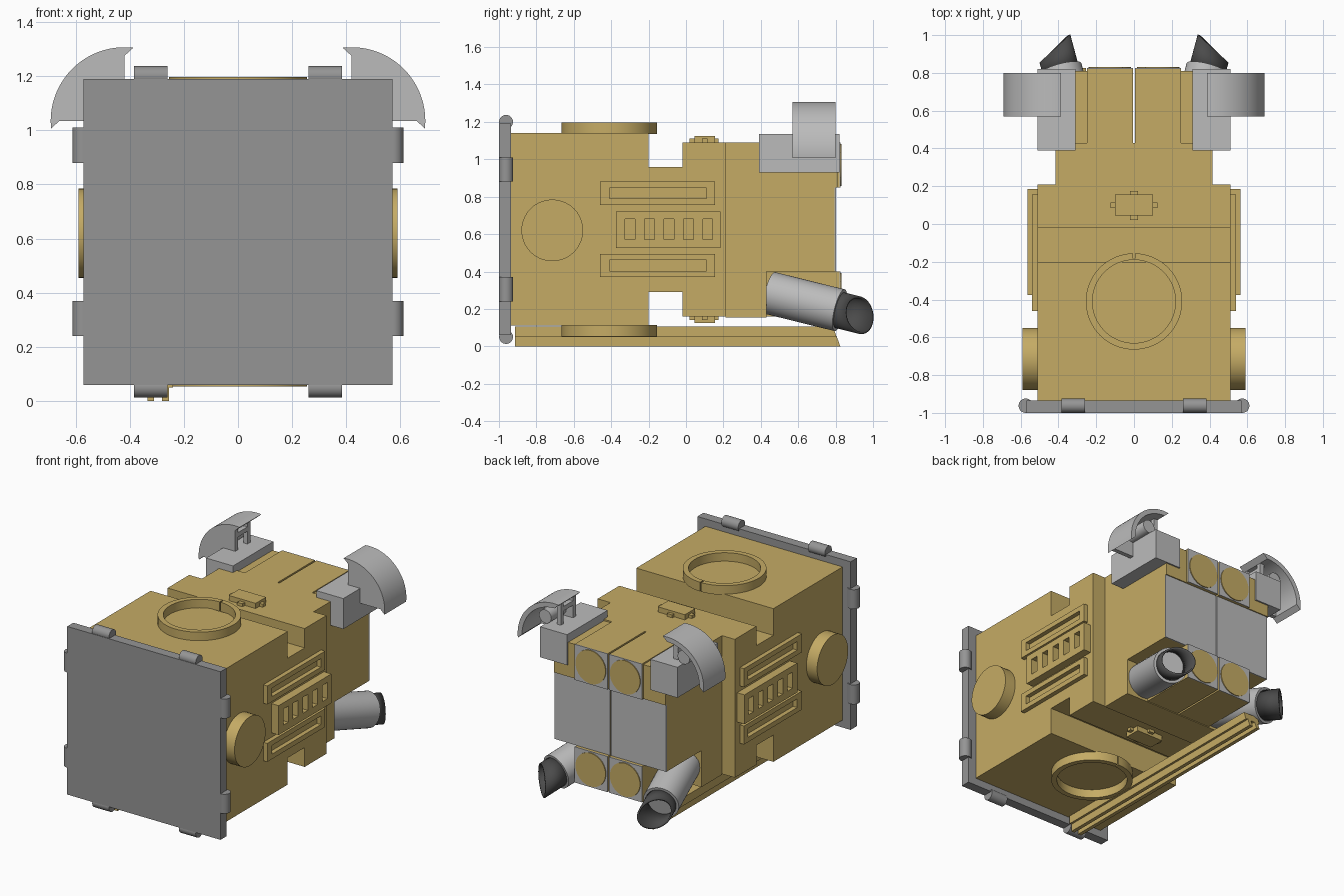
import bpy, bmesh, math
from mathutils import Vector

cube = bpy.data.objects.get("Cube")
if cube:
    bpy.data.objects.remove(cube, do_unlink=True)

MID = 0.625  # height of the hull's mirror plane
made = []


def material(name, r, g, b):
    m = bpy.data.materials.new(name)
    m.use_nodes = True
    m.diffuse_color = (r, g, b, 1)
    m.node_tree.nodes["Principled BSDF"].inputs["Base Color"].default_value = (r, g, b, 1)
    return m


gold = material("gold", 0.56, 0.41, 0.13)
grey = material("grey", 0.3, 0.3, 0.3)
pale = material("pale_grey", 0.5, 0.5, 0.5)
dark = material("dark", 0.07, 0.07, 0.07)


def finish(name, bm, mat, mirror=False):
    bmesh.ops.recalc_face_normals(bm, faces=bm.faces[:])
    mesh = bpy.data.meshes.new(name)
    bm.to_mesh(mesh)
    bm.free()
    mesh.materials.append(mat)
    ob = bpy.data.objects.new(name, mesh)
    bpy.context.collection.objects.link(ob)
    if mirror:
        ob.modifiers.new("mirror", 'MIRROR').use_mirror_merge = False
    made.append(ob)
    return ob


def boxes(name, spans, mat, mirror=False):
    """Each span is ((x0, x1), (y0, y1), (z0, z1))."""
    bm = bmesh.new()
    for span in spans:
        part = bmesh.ops.create_cube(bm, size=1)["verts"]
        for v in part:
            v.co = [(a + b) / 2 + c * abs(b - a) for (a, b), c in zip(span, v.co)]
    return finish(name, bm, mat, mirror)


def prism(name, outline, axis, lo, hi, mat, mirror=False):
    """Extrude a 2D outline along the given axis."""
    bm = bmesh.new()

    def place(a, b, depth):
        co = [a, b]
        co.insert(axis, depth)
        return bm.verts.new(co)

    face = bm.faces.new([place(a, b, lo) for a, b in outline])
    ext = bmesh.ops.extrude_face_region(bm, geom=[face])["geom"]
    for v in ext:
        if isinstance(v, bmesh.types.BMVert):
            v.co[axis] = hi
    return finish(name, bm, mat, mirror)


def tube_mesh(start, end, radius, caps=True, sides=40):
    bm = bmesh.new()
    start, end = Vector(start), Vector(end)
    d = end - start
    bmesh.ops.create_cone(bm, cap_ends=caps, segments=sides, radius1=radius,
                          radius2=radius, depth=d.length)
    rot = d.to_track_quat('Z', 'Y').to_matrix()
    for v in bm.verts:
        v.co = rot @ v.co + (start + end) / 2
    return bm


def cylinder(name, start, end, radius, mat, mirror=False):
    return finish(name, tube_mesh(start, end, radius), mat, mirror)


def arc(cx, cy, r, a0, a1, steps=32):
    angles = [math.radians(a0 + (a1 - a0) * i / steps) for i in range(steps + 1)]
    return [(cx + r * math.cos(a), cy + r * math.sin(a)) for a in angles]


# Hull: side profile with a notch above and below, then a narrower rear section
upper = [(-0.935, 1.14), (-0.2, 1.14), (-0.2, 0.96), (-0.02, 0.96), (-0.02, 1.09), (0.21, 1.09)]
lower = [(y, 2 * MID - z) for y, z in reversed(upper)]
prism("hull", upper + lower, 0, -0.51, 0.51, gold)
boxes("rear_hull", [((-0.415, 0.415), (0.21, 0.43), (0.155, 1.09))], gold)

# Front plate with edge clips
boxes("front_plate", [((-0.57, 0.57), (-1, -0.935), (0.06, 1.19))], grey)
for s in (1, -1):
    z = MID + s * 0.575
    cylinder("edge_clip", (0.26, -0.962, z), (0.385, -0.962, z), 0.037, grey, True)
    z = MID + s * 0.32
    cylinder("side_clip", (0.573, -0.962, z - 0.065), (0.573, -0.962, z + 0.065), 0.038, grey, True)

# Split docking rings and latches, above and below
for s in (1, -1):
    ring = arc(0, -0.41, 0.255, 91, 449, 64) + arc(0, -0.41, 0.22, 449, 91, 64)
    prism("docking_ring", ring, 2, MID + s * 0.51, MID + s * 0.572, gold)
    base = MID + s * 0.46
    boxes("latch", [
        ((-0.1, 0.1), (0.045, 0.155), (base, MID + s * 0.5)),
        ((-0.125, 0.125), (0.085, 0.115), (base, MID + s * 0.485)),
        ((-0.02, 0.02), (0.02, 0.175), (base, MID + s * 0.485))], gold)

# Round side hatches
cylinder("side_hatch", (0.5, -0.715, 0.62), (0.59, -0.715, 0.62), 0.165, gold, True)


def slotted_panel(name, x, ys, zs, slots, slot_z):
    """Side panel made of two rails and the posts between its slots."""
    xs = (0.5, x)
    parts = [(xs, ys, (zs[0], slot_z[0])), (xs, ys, (slot_z[1], zs[1]))]
    edges = [ys[0]] + [y for slot in slots for y in slot] + [ys[1]]
    parts += [(xs, pair, slot_z) for pair in zip(edges[::2], edges[1::2])]
    boxes(name, parts, gold, True)


for z in (0.818, 0.432):
    slotted_panel("vent_panel", 0.54, (-0.46, 0.155), (z - 0.062, z + 0.062),
                  [(-0.41, 0.11)], (z - 0.029, z + 0.029))
vents = [(-0.325 + i * 0.104, -0.273 + i * 0.104) for i in range(5)]
slotted_panel("grille_panel", 0.565, (-0.375, 0.185), (0.525, 0.722), vents, (0.572, 0.68))

# Rear block in two halves, with thruster boxes above and below
boxes("rear_block", [((0.004, 0.415), (0.42, 0.795), (0.4, 0.85))], gold, True)
boxes("rear_panel", [((0.004, 0.415), (0.795, 0.803), (0.4, 0.85))], pale, True)
for s in (1, -1):
    inner, outer = MID + s * 0.225, MID + s * 0.465
    boxes("thruster_box", [((0.006, 0.25), (0.42, 0.82), (inner, outer))], gold, True)
    boxes("thruster_frame", [((0.006, 0.25), (0.82, 0.826), (inner, outer))], pale, True)
    z = (inner + outer) / 2
    cylinder("thruster_disc", (0.128, 0.82, z), (0.128, 0.832, z), 0.112, gold, True)
boxes("upper_side_box", [((0.25, 0.31), (0.43, 0.81), (0.85, 1.08)),
                         ((0.31, 0.415), (0.43, 0.81), (0.85, 0.93))], gold, True)

# Shoulder blocks carrying open-backed curved hoods
boxes("shoulder_block", [((0.31, 0.51), (0.39, 0.82), (0.93, 1.135))], pale, True)
hood = arc(0.42, 1.035, 0.272, -6, 97) + arc(0.42, 1.035, 0.24, 90, 0)
prism("hood_shell", hood, 1, 0.57, 0.8, pale, True)
prism("hood_wall", [(0.42, 1.035)] + arc(0.42, 1.035, 0.255, 0, 90), 1, 0.57, 0.6, pale, True)
boxes("hood_bracket", [((0.42, 0.45), (0.7, 0.73), (1.12, 1.28)),
                       ((0.42, 0.45), (0.59, 0.73), (1.22, 1.25))], pale, True)
cylinder("hood_lamp", (0.515, 0.59, 1.18), (0.515, 0.76, 1.18), 0.045, pale, True)

# Splayed exhaust pipes with obliquely cut nozzles
axis = Vector((0.25, 0.93, -0.23))
root = Vector((0.29, 0.45, 0.285))
pipe_end = root + axis * 0.4
cylinder("exhaust_pipe", root, pipe_end, 0.115, pale, True)
bm = tube_mesh(pipe_end - axis * 0.03, pipe_end + axis * 0.4, 0.098, False)
bmesh.ops.bisect_plane(bm, geom=bm.verts[:] + bm.edges[:] + bm.faces[:],
                       plane_co=root + axis * 0.515, plane_no=(0.67, 0.74, 0), clear_outer=True)
nozzle = finish("exhaust_nozzle", bm, dark, True)
wall = nozzle.modifiers.new("wall", 'SOLIDIFY')
wall.thickness = 0.012

# Keel rail: grooved strip with a slanted rear end
prism("keel_base", [(-0.915, 0.05), (0.805, 0.05), (0.787, 0.105), (-0.915, 0.105)],
      0, -0.35, -0.24, gold)
for x in (-0.335, -0.28):
    prism("keel_runner", [(-0.915, 0), (0.825, 0), (0.805, 0.055), (-0.915, 0.055)],
          0, x, x + 0.025, gold)

# Smooth the round surfaces, keep hard edges
bpy.ops.object.select_all(action='DESELECT')
for ob in made:
    ob.select_set(True)
bpy.context.view_layer.objects.active = made[0]
bpy.ops.object.shade_smooth_by_angle(angle=math.radians(30))
